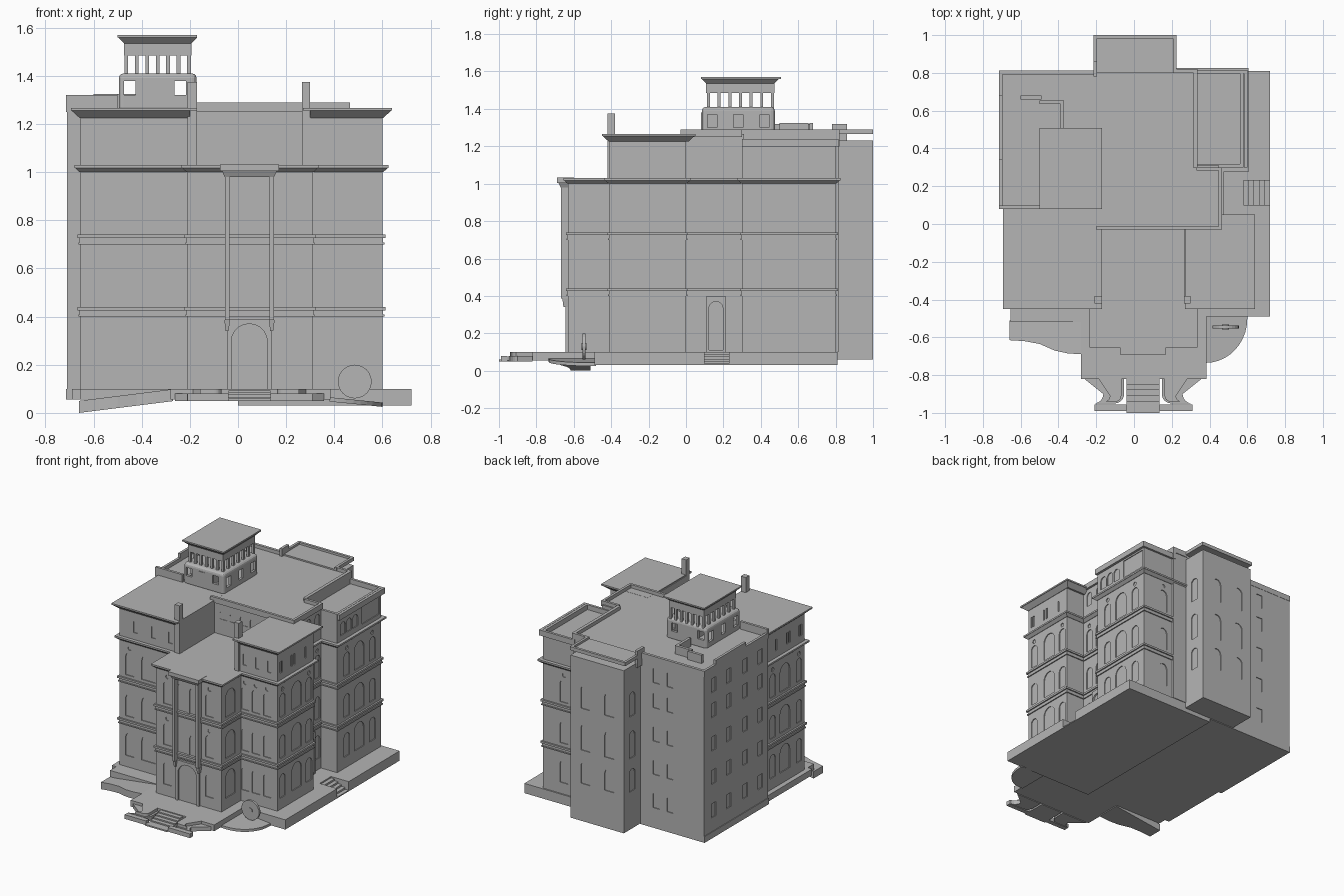
import bpy, bmesh, math

if "Cube" in bpy.data.objects:
    bpy.data.objects.remove(bpy.data.objects["Cube"])

def finish(bm, name):
    bmesh.ops.recalc_face_normals(bm, faces=bm.faces[:])
    me = bpy.data.meshes.new(name)
    bm.to_mesh(me); bm.free()
    ob = bpy.data.objects.new(name, me)
    bpy.context.collection.objects.link(ob)
    return ob

def add_taper(bm, x0, x1, y0, y1, z0, z1, g=0):
    # g: outward flare at the top, one number or (left, right, front, back)
    a, b, c, d = g if isinstance(g, tuple) else (g,)*4
    lo = [bm.verts.new(p) for p in ((x0, y0, z0), (x1, y0, z0), (x1, y1, z0), (x0, y1, z0))]
    hi = [bm.verts.new(p) for p in ((x0-a, y0-c, z1), (x1+b, y0-c, z1), (x1+b, y1+d, z1), (x0-a, y1+d, z1))]
    bm.faces.new(lo); bm.faces.new(hi)
    for i in range(4):
        j = (i+1) % 4
        bm.faces.new((lo[i], lo[j], hi[j], hi[i]))

def boxes(name, *specs):
    bm = bmesh.new()
    for s in specs:
        add_taper(bm, *s)
    return finish(bm, name)

def add_prism(bm, pts, axis, a, b):
    # pts are in the plane across the axis; extruded along it from a to b
    mk = {'x': lambda u, v, d: (d, u, v), 'y': lambda u, v, d: (u, d, v), 'z': lambda u, v, d: (u, v, d)}[axis]
    A = [bm.verts.new(mk(u, v, a)) for u, v in pts]
    B = [bm.verts.new(mk(u, v, b)) for u, v in pts]
    bm.faces.new(A); bm.faces.new(B)
    for i in range(len(pts)):
        j = (i+1) % len(pts)
        bm.faces.new((A[i], A[j], B[j], B[i]))

def arch(u, w, z0, z1, n=10):
    r = w/2
    return [(u-r, z0), (u+r, z0)] + [(u+r*math.cos(math.pi*i/n), z1-r+r*math.sin(math.pi*i/n)) for i in range(n+1)]

def rect(u, w, z0, z1):
    return [(u-w/2, z0), (u+w/2, z0), (u+w/2, z1), (u-w/2, z1)]

def circle(u, z, r, n=14):
    return [(u+r*math.cos(2*math.pi*i/n), z+r*math.sin(2*math.pi*i/n)) for i in range(n)]

def cut(ob, cutter):
    m = ob.modifiers.new("cut", 'BOOLEAN')
    m.operation = 'DIFFERENCE'; m.solver = 'EXACT'; m.object = cutter
    bpy.context.view_layer.objects.active = ob
    bpy.ops.object.modifier_apply(modifier=m.name)

# Window recesses, gathered in one cutter
wb = bmesh.new()
def win(axis, pos, pts, d=.006):
    add_prism(wb, pts, axis, pos-d, pos+d)
FLOORS = ((.18, .345), (.465, .625), (.76, .925))
def column(axis, pos, u, w, rounds=(), floors=FLOORS):
    for i, (a, b) in enumerate(floors):
        win(axis, pos, arch(u, w, a, b + (.025 if w > .09 else 0)))
        if i in rounds:
            win(axis, pos, circle(u, b+.032, .015))

RX, RY = .58, .80   # outer faces of the rear right block
for u, w, r in ((-.575, .065, (2,)), (-.425, .11, ()), (-.28, .065, (2,))):
    column('y', -.41, u, w, r)
for u in (-.12, .215):
    column('y', -.63, u, .065, (1, 2))
for u in (.345, .43, .52):
    column('y', -.41, u, .062, (2,))
for pos in (-.21, .31):
    column('x', pos, -.53, .11)
for pos in (-.655, .60):
    for u, w, r in ((-.35, .06, (2,)), (-.19, .11, ()), (-.05, .065, (2,))):
        column('x', pos, u, w, r)
    for u in (-.375, -.355, -.245, -.215, -.09):
        win('x', pos, rect(u, .014, 1.08, 1.16))
for u in (.06, .16, .26):
    column('x', .45, u, .055, (2,), FLOORS if u != .16 else FLOORS[1:])
    win('x', .45, arch(u, .05, 1.12, 1.22))
win('x', .47, arch(.16, .075, .11, .37), .012)
for u, w, r in ((.41, .065, (2,)), (.55, .11, ()), (.70, .065, (2,))):
    column('x', RX, u, w, r)
for u in (.365, .435, .505):
    win('x', RX, arch(u, .058, 1.07, 1.16))
win('x', RX, rect(.68, .2, 1.06, 1.19))
column('y', RY, .41, .065, (2,))
TOWER = ((.33, .49), (.57, .76), (.87, 1.04))
for pos in (-.205, .22):
    column('x', pos, .905, .065, (), TOWER)
for u in (-.09, .10):
    column('y', 1.0, u, .075, (), TOWER)
for z in (.2, .44, .68, .92, 1.1):
    for u in (-.44, -.33):
        win('y', .81, rect(u, .05, z, z+.1))
    for u in (.17, .34, .53, .70):
        win('x', -.71, rect(u, .05, z, z+.1))
for u in (-.53, -.385, -.25, .34, .44, .535):
    win('y', -.41, rect(u, .03, 1.08, 1.16))
for u in (-.005, .095):
    win('y', -.63, arch(u, .08, .41, .595))
    win('y', -.63, arch(u, .08, .70, .935))
for i in range(5):
    win('y', -.02, arch(-.1+.08*i, .06, 1.14, 1.21), .003)
win('y', -.645, arch(.047, .15, .1, .37), .012)
windows = finish(wb, "window_cutter")

# Building masses
masses = {
    "left_wing": (-.655, -.2, -.41, .09, .1, 1.24),
    "entrance_bay": (-.21, .31, -.63, .05, .1, 1.01),
    "right_wing": (.30, .60, -.41, .0, .1, 1.24),
    "main_block": (-.2, .45, -.02, .31, .1, 1.265),
    "rear_main_block": (-.2, .33, .30, .815, .1, 1.265),
    "rear_right_block": (.2, RX, .30, RY, .1, 1.205),
    "rear_tower": (-.205, .22, .75, 1.0, .06, 1.23),
    "rear_left_block": (-.71, -.15, .08, .81, .055, 1.265),
    "door_surround": (.44, .47, .11, .21, .1, .4),
    "porch_wall": (-.045, .14, -.645, -.62, .1, .39),
}
for name, s in masses.items():
    cut(boxes(name, s), windows)
windows.hide_render = True
bpy.data.objects.remove(windows)

# String courses and cornices follow the outer masses
def grow(s, g, z0, z1, flare=0):
    return (s[0]-g, s[1]+g, s[2]-g, s[3]+g, z0, z1, flare)
outer = [masses[k] for k in ("left_wing", "entrance_bay", "right_wing", "main_block", "rear_right_block")]
for i, z in enumerate((.40, .70)):
    boxes("string_course_%d" % i, *[grow(s, g, z+a, z+b) for s in outer
          for g, a, b in ((.008, 0, .008), (.003, .008, .026), (.012, .026, .04))])
boxes("main_cornice", *[grow(s, .003, 1.0, 1.018, .02) for s in outer],
      *[grow(s, .025, 1.018, 1.03) for s in outer])

# Penthouse eaves (plain on the inner side), inner walls and chimneys
boxes("left_eave", (-.658, -.2, -.413, .06, 1.225, 1.255, (.033, 0, .033, 0)),
      (-.693, -.17, -.45, .08, 1.255, 1.266))
boxes("right_eave", (.30, .603, -.413, .013, 1.225, 1.255, (0, .033, .033, .033)),
      (.27, .64, -.45, .05, 1.255, 1.266))
boxes("penthouse_inner_walls", (-.21, -.172, -.415, 0, 1.03, 1.258), (.265, .302, -.415, 0, 1.03, 1.258))
boxes("chimneys", (-.21, -.17, -.42, -.38, 1.03, 1.375), (.265, .30, -.42, -.38, 1.03, 1.375),
      (-.215, -.195, .78, .86, 1.2, 1.32))

# Roof parapets
t = .018
boxes("roof_parapets",
      (-.2, .465, -.03, -.03+t, 1.25, 1.29), (.465-t, .465, -.03, .30, 1.25, 1.29),
      (.33, .465, .3-t, .3, 1.25, 1.29), (.33-t, .335, .3, .82, 1.2, 1.29),
      (.21, .335, .82-t, .82, 1.25, 1.29), (-.71, -.2, .81-t, .812, 1.25, 1.29),
      (-.715, -.715+t, .08, .812, 1.25, 1.29), (-.715, -.715+t, .34, .68, 1.28, 1.32),
      (-.715, -.5, .08, .08+t, 1.25, 1.32), (-.6, -.49, .66, .68, 1.26, 1.325),
      (-.5, -.37, .635, .655, 1.26, 1.325), (-.39, -.37, .5, .64, 1.26, 1.325))
boxes("rear_right_parapet", (.33, RX, .3, .3+t, 1.2, 1.24), (.33, .6, RY+.015-t, RY+.015, 1.2, 1.24),
      (.6-t, .6, .3, RY+.015, 1.2, 1.24), (RX-t, RX, .3, RY, 1.2, 1.24))
boxes("tower_roof_slab", (-.215, .225, .80, 1.0, 1.265, 1.275), (-.215, -.215+t, .8, 1.0, 1.27, 1.29),
      (.225-t, .225, .8, 1.0, 1.27, 1.29), (-.215, .225, 1.0-t, 1.0, 1.27, 1.29))

# Belvedere: hollow lower room, open gallery, flared roof
room = boxes("belvedere_room", (-.495, -.172, .085, .475, 1.25, 1.41))
m = room.modifiers.new("round", 'BEVEL'); m.width = .02; m.segments = 3
bpy.context.view_layer.objects.active = room
bpy.ops.object.modifier_apply(modifier="round")
def hole(bm_fill):
    b = bmesh.new(); bm_fill(b)
    c = finish(b, "hole_cutter"); c.hide_render = True
    cut(room, c); bpy.data.objects.remove(c)
hole(lambda b: add_taper(b, -.477, -.19, .103, .457, 1.275, 1.395))
for u in (-.45, -.24):
    hole(lambda b: add_prism(b, rect(u, .048, 1.32, 1.378), 'y', 0, .6))
for u in (.14, .28, .42):
    hole(lambda b: add_prism(b, rect(u, .05, 1.30, 1.37), 'x', -.6, -.1))
boxes("belvedere_core", (-.37, -.30, .104, .456, 1.27, 1.40), (-.375, -.325, .081, .1, 1.29, 1.38))
posts = []
for i in range(7):
    x, y = -.464+.0435*i, .12+.057*i
    posts += [(x-.008, x+.008, v-.008, v+.008, 1.40, 1.5) for v in (.12, .462)]
    posts += [(v-.008, v+.008, y-.008, y+.008, 1.40, 1.5) for v in (-.464, -.203)]
boxes("belvedere_posts", *posts)
boxes("belvedere_roof", (-.473, -.194, .108, .472, 1.485, 1.535), (-.473, -.194, .108, .472, 1.535, 1.56, .025),
      (-.5, -.17, .08, .507, 1.56, 1.57))

# Entrance portico
boxes("portico_columns", *[s for x in (-.045, .14) for s in (
      (x-.009, x+.009, -.668, -.63, .385, 1.0), (x-.006, x+.006, -.655, -.63, .34, .385, .006))])
boxes("portico_cap", (-.055, .15, -.67, -.6, .98, 1.005, .012), (-.075, .17, -.69, -.6, 1.005, 1.032))

# Ground base with side steps
boxes("ground_base", (-.69, .1, -.45, .81, .055, .1), (-.715, -.6, .08, .81, .055, .1),
      (0, .72, -.49, .1, .03, .1), (0, .58, .1, .23, .03, .1), (0, .72, .23, .81, .03, .1))
boxes("side_steps", *[(.58+.028*i, .608+.028*i, .1, .23, .03, .09-.013*i) for i in range(5)])
boxes("front_terrace", (-.28, .385, -.82, -.4, .055, .1))

# Front steps, low walls and rounded planters
boxes("front_steps", *[(-.04, .135, -.82-.03*(i+1), -.82-.03*i, .05, .094-.009*i) for i in range(5)])
boxes("front_low_walls", (-.21, -.04, -.99, -.955, .05, .08), (.135, .31, -.99, -.955, .05, .08),
      (-.04, .135, -1.0, -.97, .05, .06))
def planter(name, side):
    def outline(inner, outer, front, r):
        arc = [math.pi/2*i/6 for i in range(7)]
        return ([(inner, -.82)] + [(inner+r*(1-math.cos(a)), front+r*(1-math.sin(a))) for a in arc]
                + [(outer-r*math.cos(math.pi/2+a)*-1-r, front+r-r*math.sin(math.pi/2+a)) for a in arc] + [(outer, -.82)])
    bm = bmesh.new()
    for shape, z in ((outline(.10, .31, -.95, .05), .08), (outline(.115, .235, -.94, .03), .1)):
        add_prism(bm, [(.0475+side*u, v) for u, v in shape], 'z', .05, z)
    finish(bm, name)
planter("left_planter", -1)
planter("right_planter", 1)

# Curved sloping drives either side of the terrace
def drive(name, pts, yback, ztop, th):
    bm = bmesh.new()
    rows = [[bm.verts.new((x, y, z)) for y, z in ((yf, ztop(x)), (yback, ztop(x)), (yback, ztop(x)-th), (yf, ztop(x)-th))]
            for x, yf in pts]
    for r, s in zip(rows, rows[1:]):
        for k in range(4):
            bm.faces.new((r[k], r[(k+1) % 4], s[(k+1) % 4], s[k]))
    bm.faces.new(rows[0]); bm.faces.new(rows[-1])
    finish(bm, name)
drive("left_ramp", [(-.66, -.615), (-.58, -.62), (-.5, -.635), (-.42, -.67), (-.35, -.685), (-.27, -.69)],
      -.51, lambda x: .05+(x+.66)*.125, .05)
boxes("ramp_landing", (-.655, -.2, -.52, -.44, .055, .1))
drive("right_drive", [(.38+.22*math.sin(a), -.5-.235*math.cos(a)) for a in [math.pi/2*i/10 for i in range(11)]],
      -.48, lambda x: .065-(x-.38)*.1, .018)

# Upright wheel ornament
bm = bmesh.new()
for r, h in ((.07, .008), (.018, .014)):
    add_prism(bm, circle(.485, .13, r, 24), 'y', -.545-h, -.545+h)
finish(bm, "wheel_ornament")

# One darker grey stone for everything
stone = bpy.data.materials.new("stone")
stone.diffuse_color = (.46, .46, .46, 1)
stone.use_nodes = True
stone.node_tree.nodes["Principled BSDF"].inputs["Base Color"].default_value = stone.diffuse_color
for ob in bpy.data.objects:
    ob.data.materials.clear()
    ob.data.materials.append(stone)
